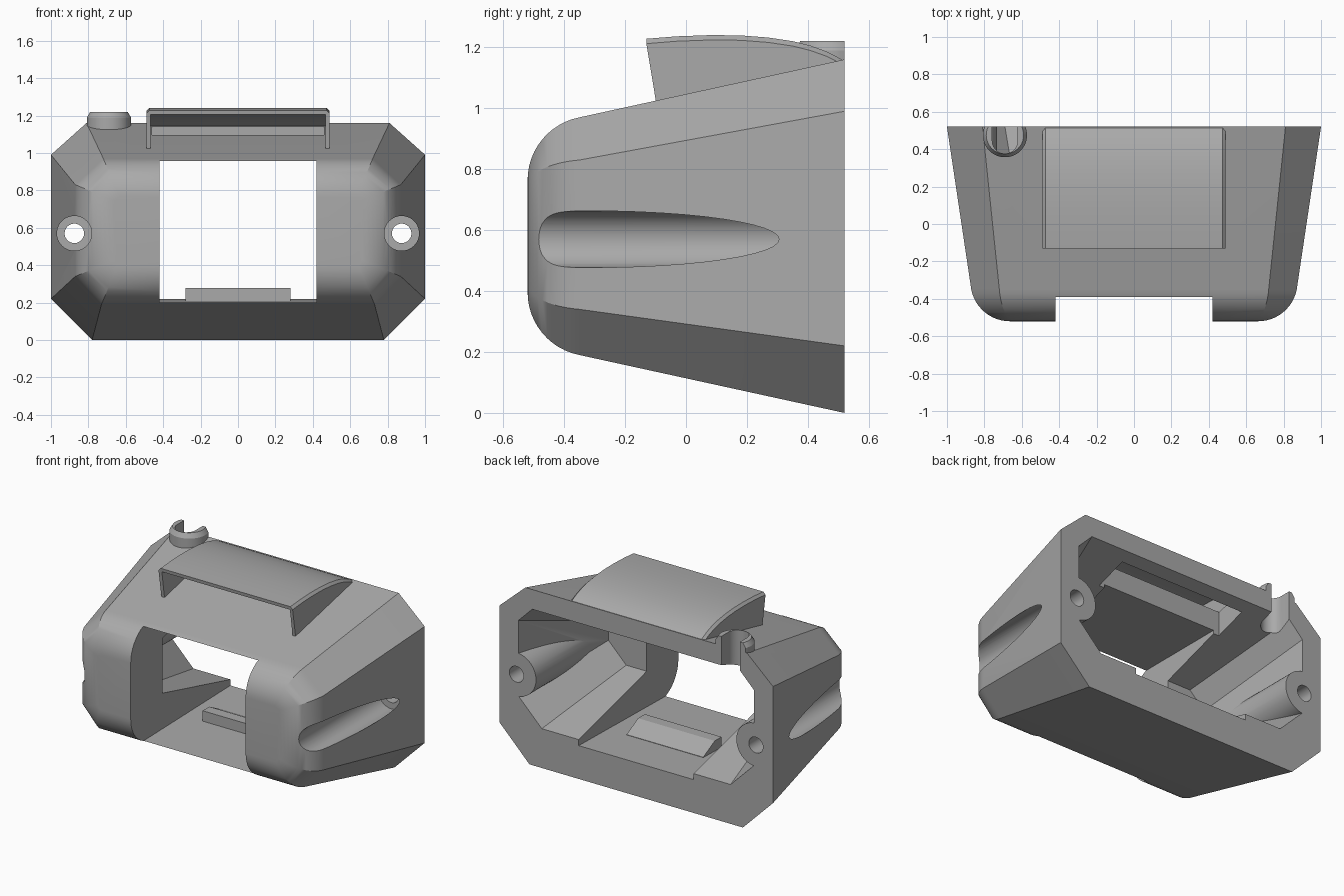
import bpy, bmesh, math

if "Cube" in bpy.data.objects:
    bpy.data.objects.remove(bpy.data.objects["Cube"])

grey = bpy.data.materials.new("plain_grey")
grey.diffuse_color = (0.4, 0.4, 0.4, 1)
grey.use_nodes = True
grey.node_tree.nodes["Principled BSDF"].inputs["Base Color"].default_value = grey.diffuse_color


def loft(name, rings):
    """Solid through rings that all have the same number of points."""
    bm = bmesh.new()
    vs = [[bm.verts.new(p) for p in r] for r in rings]
    n = len(vs[0])
    for a, b in zip(vs, vs[1:]):
        for i in range(n):
            j = (i + 1) % n
            bm.faces.new((a[i], a[j], b[j], b[i]))
    bm.faces.new(vs[0])
    bm.faces.new(vs[-1])
    bmesh.ops.recalc_face_normals(bm, faces=bm.faces)
    me = bpy.data.meshes.new(name)
    bm.to_mesh(me)
    bm.free()
    me.materials.append(grey)
    ob = bpy.data.objects.new(name, me)
    bpy.context.collection.objects.link(ob)
    return ob


def prism(name, profile, half):
    """Side profile (y, z) extruded across x."""
    return loft(name, [[(x, y, z) for y, z in profile] for x in (-half, half)])


def cyl(name, x, z, r, y0, y1):
    ring = [(math.cos(t) * r + x, math.sin(t) * r + z)
            for t in (2 * math.pi * i / 48 for i in range(48))]
    return loft(name, [[(px, y, pz) for px, pz in ring] for y in (y0, y1)])


def octagon(y, half, d=0.0):
    """Mirror four right-hand corners (bottom to top) and inset by d."""
    k = 0.414 * d
    move = [(-k, d), (-d, k), (-d, -k), (-k, -d)]
    r = [(x + mx, z + mz) for (x, z), (mx, mz) in zip(half, move)]
    return [(x, y, z) for x, z in r] + [(-x, y, z) for x, z in reversed(r)]


def cut(ob, cutter, op='DIFFERENCE'):
    m = ob.modifiers.new("bool", 'BOOLEAN')
    m.operation, m.solver, m.object = op, 'EXACT', cutter
    bpy.context.view_layer.update()
    dg = bpy.context.evaluated_depsgraph_get()
    me = bpy.data.meshes.new_from_object(ob.evaluated_get(dg))
    ob.modifiers.clear()
    ob.data = me
    bpy.data.objects.remove(cutter)


# Tapered octagonal shell with a rounded front
back = [(0.78, 0.0), (1.0, 0.22), (1.0, 0.99), (0.81, 1.16)]
front = [(0.73, 0.19), (0.87, 0.34), (0.87, 0.83), (0.72, 0.97)]
R, A = 0.21, math.radians(11)
rings = [octagon(0.52, back)]
for i in range(13):
    t = A + (math.pi / 2 - A) * i / 12
    rings.append(octagon(-0.31 - R * math.sin(t), front, R * (math.cos(A) - math.cos(t))))
shell = loft("shell", rings)

# Slotted collar on the top corner
cx, cy = -0.69, 0.475
collar = loft("collar", [[(cx + r * math.cos(2 * math.pi * i / 48),
                           cy + r * math.sin(2 * math.pi * i / 48), z) for i in range(48)]
                         for z, r in ((1.06, 0.118), (1.19, 0.118), (1.22, 0.1))])
cut(collar, prism("trim", [(0.52, 0.8), (0.8, 0.8), (0.8, 1.5), (0.52, 1.5)], 1.5))
cut(shell, collar, 'UNION')

# Tapered cavity, leaving two screw bosses standing
inner_back = [(0.69, 0.26), (0.86, 0.43), (0.86, 0.93), (0.76, 1.03)]
inner_front = [(0.57, 0.44), (0.70, 0.57), (0.70, 0.70), (0.59, 0.80)]
cavity = loft("cavity", [octagon(0.65, inner_back), octagon(0.52, inner_back),
                         octagon(-0.19, inner_front)])
for s in (-1, 1):
    cut(cavity, cyl("boss", 0.875 * s, 0.57, 0.143, -0.4, 0.8))
cut(shell, cavity)

# Large window straight through the shell
cut(shell, prism("window", [(-0.7, 0.2), (-0.4, 0.2), (0.52, 0.22), (0.7, 0.22),
                            (0.7, 0.958), (-0.7, 0.958)], 0.42))

# Screw channels from the front and screw holes from the back
for s in (-1, 1):
    cut(shell, cyl("channel", 0.875 * s, 0.57, 0.093, -0.7, 0.35))
    cut(shell, cyl("hole", 0.875 * s, 0.57, 0.052, 0.3, 0.7))

# U-shaped slot through the collar, open at the back
u = [(cx + 0.068 * math.cos(t), 0.445 + 0.068 * math.sin(t))
     for t in (math.pi + math.pi * i / 20 for i in range(21))]
u += [(cx + 0.068, 0.7), (cx - 0.068, 0.7)]
cut(shell, loft("slot", [[(x, y, z) for x, y in u] for z in (0.85, 1.4)]))

# Ceiling slot up into the hood
cut(shell, prism("ceiling_slot", [(0.23, 0.9), (0.44, 0.9), (0.44, 1.3), (0.23, 1.3)], 0.46))

# Curved hood on the roof, open to the front
top = [(-0.13, 1.228), (-0.03, 1.236), (0.08, 1.24), (0.18, 1.239), (0.27, 1.232),
       (0.35, 1.22), (0.41, 1.205), (0.46, 1.187), (0.49, 1.172), (0.52, 1.155)]
hood_rings = []
for x, drop in ((-0.49, 0.016), (-0.474, 0), (0.474, 0), (0.49, 0.016)):
    hood_rings.append([(x, y, z - drop) for y, z in top]
                      + [(x, 0.52, 1.11), (x, -0.095, 1.0)])
hood = loft("hood", hood_rings)
cut(hood, prism("hood_hollow", [(-0.3, 1.2), (-0.03, 1.208), (0.1, 1.213), (0.2, 1.21),
                                (0.3, 1.198), (0.4, 1.173), (0.46, 1.14),
                                (0.46, 0.9), (-0.3, 0.9)], 0.468))

# Wedge-shaped catch on the floor
catch = prism("floor_catch", [(0.03, 0.15), (0.03, 0.278), (0.1, 0.278),
                              (0.22, 0.216), (0.22, 0.15)], 0.28)

# Smooth curved areas, keep hard edges
for ob in (shell, hood, catch):
    bpy.ops.object.select_all(action='DESELECT')
    ob.select_set(True)
    bpy.context.view_layer.objects.active = ob
    bpy.ops.object.shade_smooth_by_angle(angle=math.radians(25))
